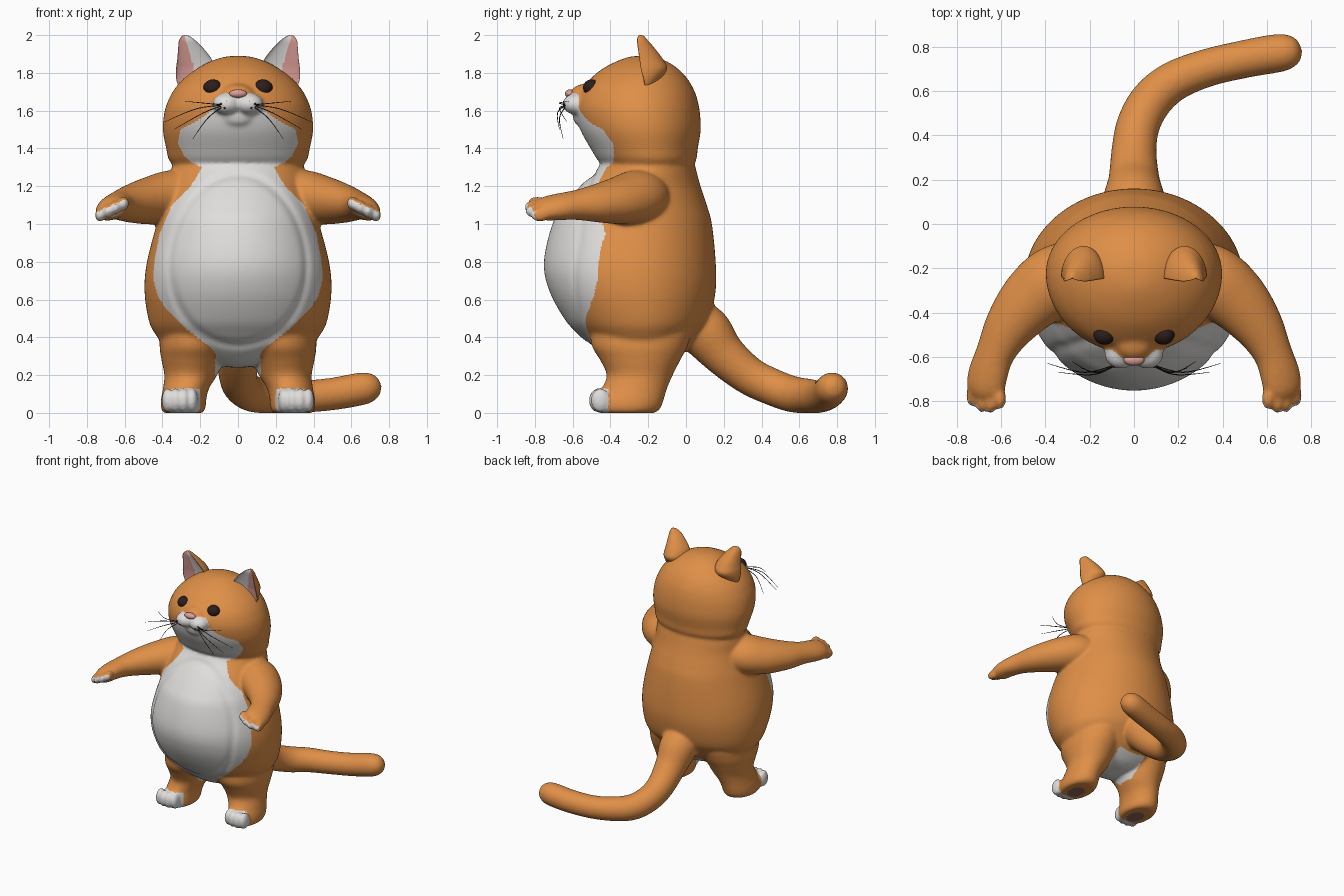
import bpy, bmesh, math
from mathutils import Vector, Matrix

# ---------- materials ----------
COLOURS = [("orange_fur", (0.74, 0.275, 0.063)), ("white_fur", (0.74, 0.73, 0.71)),
           ("pink_skin", (0.72, 0.34, 0.31)), ("dark_brown", (0.025, 0.013, 0.012)),
           ("mauve_pad", (0.27, 0.13, 0.11))]
MATS = []
for name, rgb in COLOURS:
    m = bpy.data.materials.new(name)
    m.diffuse_color = (*rgb, 1)
    MATS.append(m)
ORANGE, WHITE, PINK, DARK, PAD = range(5)


# ---------- helpers ----------
def spline(rows, n):
    """Catmull-Rom through rows, n samples per span."""
    p = [rows[0]] + list(rows) + [rows[-1]]
    out = []
    for i in range(1, len(p) - 2):
        for k in range(n):
            t = k / n
            out.append([0.5 * (2 * b + (c - a) * t + (2 * a - 5 * b + 4 * c - d) * t * t
                               + (3 * b - a - 3 * c + d) * t ** 3)
                        for a, b, c, d in zip(p[i - 1], p[i], p[i + 1], p[i + 2])])
    return out + [list(rows[-1])]


def lookup(table, z):
    for (z0, w0), (z1, w1) in zip(table, table[1:]):
        if z0 <= z <= z1:
            return w0 + (w1 - w0) * (z - z0) / (z1 - z0)
    return 0


def finish(name, bm, colour):
    """colour is a material number or a rule(centre, normal)."""
    bmesh.ops.recalc_face_normals(bm, faces=bm.faces[:])
    for f in bm.faces:
        f.smooth = True
        f.material_index = colour(f.calc_center_median(), f.normal) if callable(colour) else colour
    me = bpy.data.meshes.new(name)
    bm.to_mesh(me)
    bm.free()
    for m in MATS:
        me.materials.append(m)
    ob = bpy.data.objects.new(name, me)
    bpy.context.collection.objects.link(ob)
    return ob


def skin(name, rings, colour):
    bm = bmesh.new()
    vs = [[bm.verts.new(p) for p in r] for r in rings]
    n = len(vs[0])
    for a, b in zip(vs, vs[1:]):
        for i in range(n):
            j = (i + 1) % n
            bm.faces.new((a[i], a[j], b[j], b[i]))
    bm.faces.new(vs[0])
    bm.faces.new(vs[-1])
    return finish(name, bm, colour)


def loft(name, rows, colour=ORANGE, segs=64, n=6, s=1, cup=False):
    """rows: z, centre x, half width, front y, back y. cup gives a hollow front."""
    rings = []
    for z, cx, w, yf, yb in spline(rows, n):
        c = yf if cup else yf + 0.53 * (yb - yf)
        f = -0.2 * (yb - yf) if cup else c - yf
        ring = []
        for i in range(segs):
            a = 2 * math.pi * (i + 0.5) / segs
            co = math.cos(a)
            ring.append((s * (cx + w * math.sin(a)), c - (f if co > 0 else yb - c) * co, z))
        rings.append(ring)
    return skin(name, rings, colour)


def tube(name, rows, colour=ORANGE, segs=32, n=6, s=1, up=(0, 0, 1)):
    """rows: x, y, z, side radius, up radius."""
    pts = spline(rows, n)
    rings = []
    for i, p in enumerate(pts):
        t = Vector(pts[min(i + 1, len(pts) - 1)][:3]) - Vector(pts[max(i - 1, 0)][:3])
        side = t.cross(Vector(up)).normalized()
        top = side.cross(t).normalized()
        ring = []
        for k in range(segs):
            a = 2 * math.pi * k / segs
            q = Vector(p[:3]) + side * p[3] * math.cos(a) + top * p[4] * math.sin(a)
            ring.append((s * q.x, q.y, q.z))
        rings.append(ring)
    return skin(name, rings, colour)


def blob(name, centre, radii, colour=ORANGE, segs=24):
    bm = bmesh.new()
    mat = Matrix.Translation(centre) @ Matrix.Diagonal((*radii, 1))
    bmesh.ops.create_uvsphere(bm, u_segments=segs, v_segments=segs // 2, radius=1, matrix=mat)
    return finish(name, bm, colour)


# ---------- torso with creased belly, head, tail ----------
torso = loft("torso", [
    (0.24, 0, 0.03, -0.30, -0.14), (0.265, 0, 0.20, -0.39, -0.08), (0.33, 0, 0.36, -0.48, 0.0),
    (0.42, 0, 0.44, -0.575, 0.075), (0.5, 0, 0.475, -0.645, 0.125), (0.65, 0, 0.495, -0.725, 0.157),
    (0.8, 0, 0.482, -0.752, 0.157), (1.0, 0, 0.43, -0.707, 0.137), (1.1, 0, 0.40, -0.645, 0.11),
    (1.2, 0, 0.37, -0.56, 0.077), (1.3, 0, 0.35, -0.465, 0.05), (1.42, 0, 0.3, -0.4, 0.02)], segs=160, n=10)
for v in torso.data.vertices:
    if v.co.y < -0.3:
        w = 0.36 - 0.06 * (v.co.z - 0.81)
        d = math.hypot(v.co.x / w, (v.co.z - 0.81) / 0.45)
        v.co.y += 0.016 * math.exp(-((d - 1) / 0.045) ** 2)
fur = [torso, loft("head", [
    (1.26, 0, 0.28, -0.38, -0.02), (1.33, 0, 0.36, -0.46, 0.05), (1.4, 0, 0.38, -0.505, 0.062),
    (1.5, 0, 0.398, -0.56, 0.078), (1.6, 0, 0.388, -0.585, 0.072), (1.67, 0, 0.362, -0.575, 0.057),
    (1.72, 0, 0.332, -0.55, 0.037), (1.77, 0, 0.287, -0.505, 0.007), (1.82, 0, 0.222, -0.445, -0.04),
    (1.86, 0, 0.148, -0.37, -0.1), (1.885, 0, 0.07, -0.3, -0.17), (1.89, 0, 0.01, -0.245, -0.225)],
    segs=120), tube("tail", [(x, y, z, r, r) for x, y, z, r in [
        (0, 0.0, 0.52, 0.12), (0, 0.1, 0.43, 0.14), (0, 0.2, 0.31, 0.116), (0, 0.33, 0.2, 0.102),
        (0.02, 0.45, 0.14, 0.098), (0.08, 0.56, 0.1, 0.096), (0.18, 0.645, 0.09, 0.091),
        (0.33, 0.705, 0.086, 0.086), (0.5, 0.745, 0.1, 0.086), (0.64, 0.77, 0.125, 0.087),
        (0.7, 0.777, 0.135, 0.078), (0.742, 0.78, 0.14, 0.05), (0.76, 0.782, 0.142, 0.005)]]),
    blob("nose_bridge", (0, -0.53, 1.685), (0.09, 0.085, 0.058)),
    blob("chin", (0, -0.55, 1.57), (0.09, 0.05, 0.055))]
blob("nose", (0, -0.614, 1.69), (0.047, 0.026, 0.023), PINK)

WHISKERS = [((0.22, -0.67, 1.61), (0.39, -0.63, 1.54)), ((0.18, -0.67, 1.64), (0.28, -0.62, 1.65)),
            ((0.18, -0.68, 1.59), (0.34, -0.67, 1.50)), ((0.16, -0.67, 1.56), (0.24, -0.65, 1.45))]


def ear_rule(c, nrm):
    if nrm.y > -0.2:
        return ORANGE
    return PINK if abs(c.x) > 0.225 + (c.z - 1.8) * 0.3 else WHITE


for side, s in (("left", 1), ("right", -1)):
    # face
    fur.append(blob(side + "_muzzle", (s * 0.06, -0.585, 1.635), (0.074, 0.07, 0.056)))
    blob(side + "_eye", (s * 0.133, -0.5, 1.722), (0.05, 0.045, 0.043), DARK)
    for i, (x, z) in enumerate([(0.06, 1.65), (0.09, 1.635), (0.07, 1.615)]):
        blob(f"{side}_whisker_spot_{i}", (s * x, -0.642, z), (0.007, 0.008, 0.006), DARK, 8)
    for i, (mid, end) in enumerate(WHISKERS):
        tube(f"{side}_whisker_{i}", [(0.07, -0.63, 1.63, 0.0025, 0.0025), (*mid, 0.0025, 0.0025),
                                     (*end, 0.001, 0.001)], DARK, segs=6, n=5, s=s)
    # ear
    loft(side + "_ear", [
        (1.69, 0.225, 0.075, -0.21, -0.19), (1.76, 0.23, 0.096, -0.225, -0.14),
        (1.82, 0.229, 0.099, -0.24, -0.1), (1.87, 0.23, 0.092, -0.248, -0.12),
        (1.93, 0.25, 0.067, -0.256, -0.165), (1.97, 0.268, 0.045, -0.26, -0.2),
        (1.993, 0.277, 0.022, -0.255, -0.22), (2.0, 0.279, 0.004, -0.248, -0.235)],
        ear_rule, segs=48, s=s, cup=True)
    # arm and fingers
    fur.append(tube(side + "_arm", [
        (0.2, -0.21, 1.15, 0.13, 0.11), (0.34, -0.25, 1.145, 0.16, 0.14),
        (0.46, -0.34, 1.125, 0.147, 0.127), (0.56, -0.46, 1.11, 0.117, 0.102),
        (0.625, -0.58, 1.1, 0.09, 0.078), (0.66, -0.68, 1.09, 0.093, 0.066),
        (0.67, -0.75, 1.08, 0.088, 0.057), (0.673, -0.785, 1.075, 0.06, 0.038),
        (0.674, -0.795, 1.073, 0.01, 0.01)], s=s, up=(0.4, 0, 1)))
    for i in range(4):
        fur.append(blob(f"{side}_finger_{i}", (s * (0.605 + i * 0.042), (-0.79, -0.808, -0.803, -0.775)[i],
                                               1.11 - i * 0.021), (0.028, 0.05, 0.037)))
    # leg and toes
    fur.append(loft(side + "_leg", [
        (0, 0.29, 0.01, -0.34, -0.32), (0, 0.29, 0.06, -0.41, -0.25), (0, 0.29, 0.10, -0.455, -0.17),
        (0.025, 0.29, 0.118, -0.48, -0.135), (0.07, 0.288, 0.12, -0.475, -0.118),
        (0.13, 0.275, 0.122, -0.445, -0.10), (0.2, 0.25, 0.14, -0.42, -0.07),
        (0.28, 0.24, 0.165, -0.455, -0.03), (0.36, 0.23, 0.185, -0.50, 0.01),
        (0.46, 0.22, 0.175, -0.49, 0.03), (0.55, 0.2, 0.1, -0.4, -0.05)], s=s))
    for i in range(4):
        fur.append(blob(f"{side}_toe_{i}", (s * (0.242 + i * 0.044), (-0.453, -0.465, -0.465, -0.453)[i], 0.066),
                        (0.03, 0.052, 0.066)))

# ---------- fuse the furry parts into one smooth skin, then colour by region ----------
BIB = [(0.2, 0.06), (0.27, 0.08), (0.35, 0.15), (0.45, 0.28), (0.55, 0.38), (0.62, 0.425), (0.7, 0.447),
       (0.8, 0.443), (0.95, 0.415), (1.1, 0.35), (1.2, 0.25), (1.3, 0.19), (1.33, 0.25), (1.36, 0.285),
       (1.43, 0.32), (1.5, 0.305), (1.55, 0.21), (1.6, 0.14), (1.65, 0.09), (1.68, 0.02)]


def fur_rule(c, nrm):
    x = abs(c.x)
    if c.z < 0.004 and math.hypot((x - 0.29) / 0.06, (c.y + 0.33) / 0.08) < 1:
        return PAD
    toes = c.z < 0.13 and c.y < -0.41
    fingers = c.y < -0.775 and c.z > 1 and nrm.y < -0.3 and nrm.z < 0.6
    muzzle = math.hypot((x - 0.06) / 0.078, (c.y + 0.585) / 0.08, (c.z - 1.635) / 0.055) < 1.04
    under = 0.2 < c.z < 0.33 and x < 0.12 and c.y < -0.02
    front = c.y < -0.28 and x < lookup(BIB, c.z)
    return WHITE if toes or fingers or muzzle and c.y < -0.57 or under or front else ORANGE


bm = bmesh.new()
for ob in fur:
    bm.from_mesh(ob.data)
    bpy.data.objects.remove(ob)
block = finish("fur_block", bm, ORANGE)
mod = block.modifiers.new("fuse", 'REMESH')
mod.mode, mod.voxel_size = 'VOXEL', 0.01
mod = block.modifiers.new("soften", 'SMOOTH')
mod.factor, mod.iterations = 0.5, 14
fused = bpy.data.meshes.new_from_object(block.evaluated_get(bpy.context.evaluated_depsgraph_get()))
bm = bmesh.new()
bm.from_mesh(fused)
bpy.data.objects.remove(block)
finish("body", bm, fur_rule)
